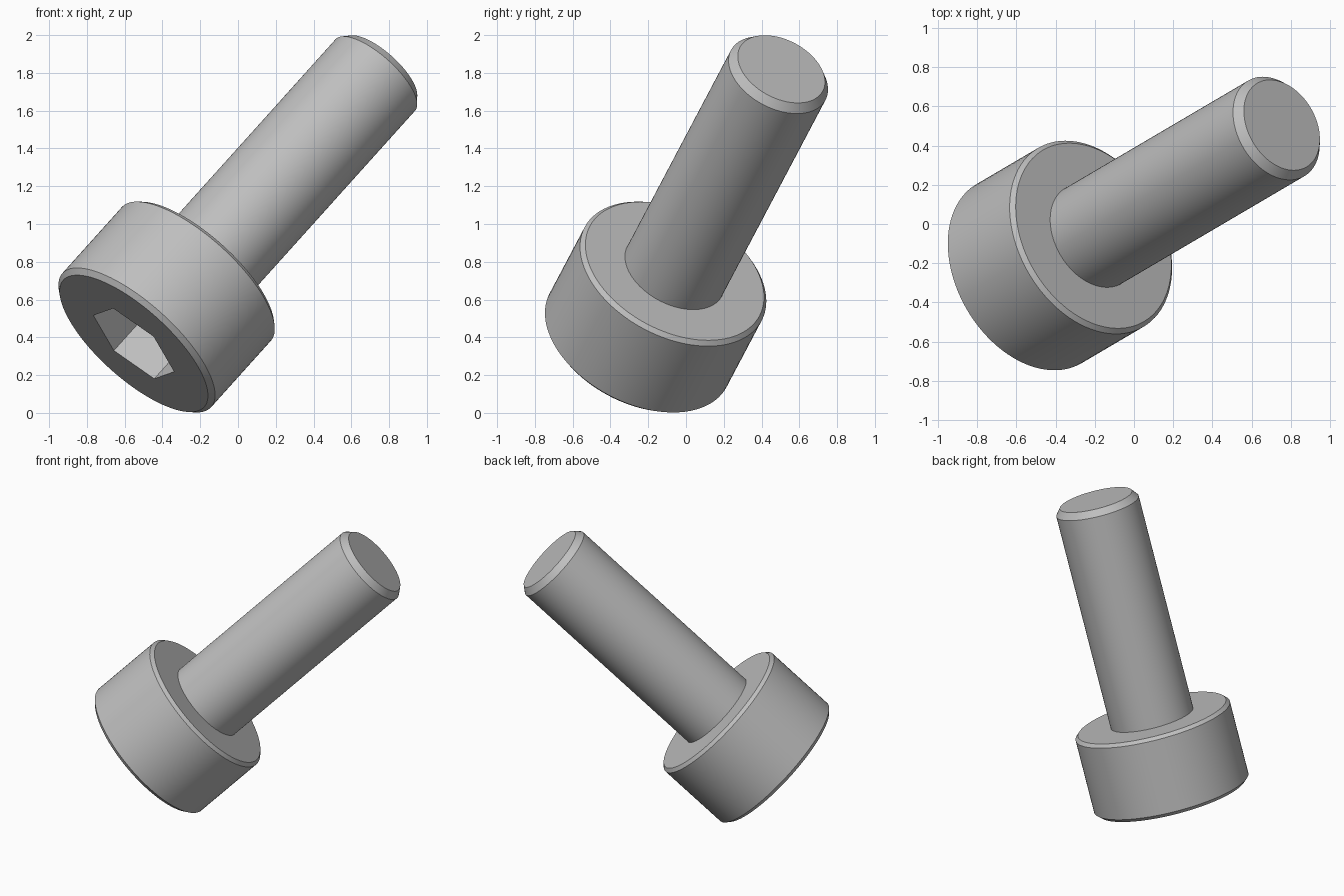
import bpy, bmesh
from math import sin, cos, pi, radians
from mathutils import Matrix, Vector

if "Cube" in bpy.data.objects:
    bpy.data.objects.remove(bpy.data.objects["Cube"], do_unlink=True)

SIDES = 96  # multiple of six, so hexagon corners land on points

# Screw axis, from the centre of the head face to the centre of the tip
head_centre = Vector((-0.552, -0.263, 0.367))
tip_centre = Vector((0.755, 0.505, 1.82))
length = (tip_centre - head_centre).length
axis = (tip_centre - head_centre).normalized()

# Frame with z along the axis and x through a corner of the socket
corner = Vector((0.211, -0.081, -0.148))
corner = (corner - axis * corner.dot(axis)).normalized()
frame = Matrix((corner, axis.cross(corner), axis)).transposed().to_4x4()
frame.translation = head_centre

# Material
steel = bpy.data.materials.new("grey steel")
steel.use_nodes = True
steel.diffuse_color = (0.52, 0.52, 0.52, 1)
steel.node_tree.nodes["Principled BSDF"].inputs["Base Color"].default_value = steel.diffuse_color


def circle(radius):
    return lambda angle: radius


def hexagon(radius):
    return lambda angle: radius * cos(pi / 6) / cos(angle % (pi / 3) - pi / 6)


def build(name, sections):
    """Skin (outline, height) sections in order and cap both ends."""
    bm = bmesh.new()
    rings = []
    for outline, height in sections:
        ring = []
        for i in range(SIDES):
            # half a micro-step keeps the modulo stable at corners
            a = 2 * pi * i / SIDES
            r = outline(a + 1e-9)
            ring.append(bm.verts.new((r * cos(a), r * sin(a), height)))
        rings.append(ring)
    for low, high in zip(rings, rings[1:]):
        for i in range(SIDES):
            j = (i + 1) % SIDES
            bm.faces.new((low[i], low[j], high[j], high[i]))
    bm.faces.new(rings[0])
    bm.faces.new(rings[-1])
    bmesh.ops.recalc_face_normals(bm, faces=bm.faces)
    bm.transform(frame)
    mesh = bpy.data.meshes.new(name)
    bm.to_mesh(mesh)
    bm.free()
    mesh.materials.append(steel)
    obj = bpy.data.objects.new(name, mesh)
    bpy.context.collection.objects.link(obj)
    bpy.ops.object.select_all(action="DESELECT")
    obj.select_set(True)
    bpy.context.view_layer.objects.active = obj
    bpy.ops.object.shade_smooth_by_angle(angle=radians(25))
    return obj


# Head: socket floor, socket wall, face, chamfers and underside
HEAD_R, HEAD_H = 0.53, 0.555
build("head", [
    (hexagon(0.273), 0.28),
    (hexagon(0.273), 0),
    (circle(HEAD_R - 0.028), 0),
    (circle(HEAD_R), 0.026),
    (circle(HEAD_R), HEAD_H - 0.022),
    (circle(HEAD_R - 0.022), HEAD_H),
])

# Shank with a chamfered tip
SHANK_R = 0.283
build("shank", [
    (circle(SHANK_R), HEAD_H - 0.01),
    (circle(SHANK_R), length - 0.045),
    (circle(SHANK_R - 0.035), length),
])
